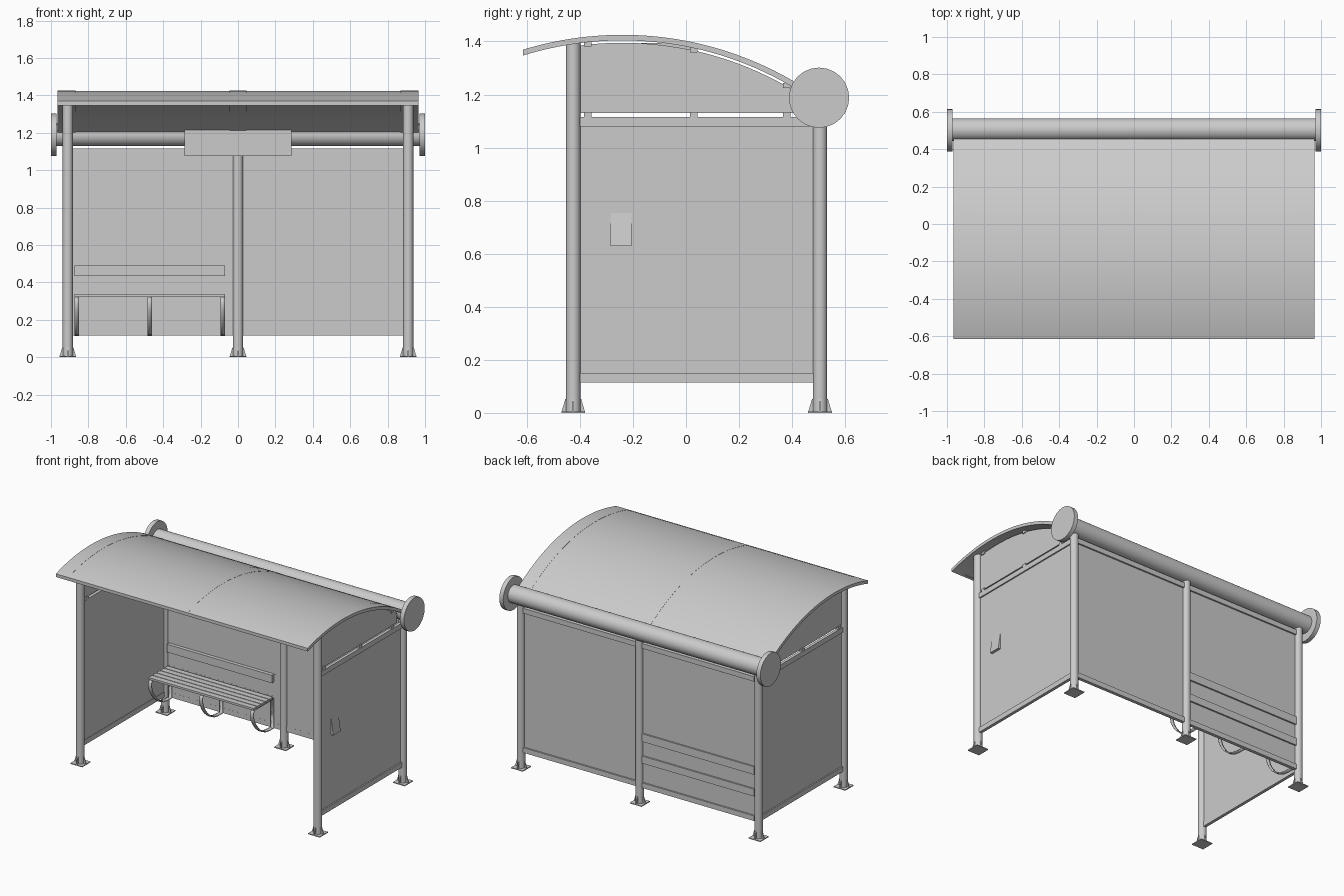
import bpy, bmesh, math

if "Cube" in bpy.data.objects:
    bpy.data.objects.remove(bpy.data.objects["Cube"])

CY, CZ = -0.24, 0.145          # centre of the roof arc in the yz plane
BACK_Y, FRONT_Y, POST_X = 0.505, -0.425, 0.91


def finish(name, bm, smooth=False):
    bmesh.ops.recalc_face_normals(bm, faces=bm.faces)
    me = bpy.data.meshes.new(name)
    bm.to_mesh(me)
    bm.free()
    ob = bpy.data.objects.new(name, me)
    bpy.context.collection.objects.link(ob)
    if smooth:
        bpy.ops.object.select_all(action='DESELECT')
        ob.select_set(True)
        bpy.context.view_layer.objects.active = ob
        bpy.ops.object.shade_smooth_by_angle(angle=math.radians(30))
    return ob


def box(name, x0, x1, y0, y1, z0, z1):
    return prism(name, [(y0, z0), (y1, z0), (y1, z1), (y0, z1)], x0, x1)


def prism(name, profile, x0, x1, smooth=False):
    """Extrude a yz outline along x."""
    bm = bmesh.new()
    f = bm.faces.new([bm.verts.new((x0, y, z)) for y, z in profile])
    ext = bmesh.ops.extrude_face_region(bm, geom=[f])['geom']
    bmesh.ops.translate(bm, vec=(x1 - x0, 0, 0),
                        verts=[v for v in ext if isinstance(v, bmesh.types.BMVert)])
    return finish(name, bm, smooth)


def cylinder(name, loc, r, depth, axis='Z', sides=32):
    bm = bmesh.new()
    bmesh.ops.create_cone(bm, cap_ends=True, segments=sides,
                          radius1=r, radius2=r, depth=depth)
    ob = finish(name, bm, True)
    ob.location = loc
    if axis == 'X':
        ob.rotation_euler = (0, math.pi / 2, 0)
    return ob


def arc(r, y0, y1, n=32):
    ys = [y0 + (y1 - y0) * i / n for i in range(n + 1)]
    return [(y, CZ + math.sqrt(r * r - (y - CY) ** 2)) for y in ys]


def arched_slab(name, r0, r1, y0, y1, x0, x1):
    return prism(name, arc(r1, y0, y1) + arc(r0, y0, y1)[::-1], x0, x1, True)


def post(name, x, y, top):
    cylinder(name, (x, y, top / 2), 0.027, top)
    # foot plate with four triangular fins
    box(name + "_foot", x - .045, x + .045, y - .045, y + .045, 0, .006)
    bm = bmesh.new()
    for k in range(4):
        c, s = round(math.cos(k * math.pi / 2)), round(math.sin(k * math.pi / 2))
        sides = []
        for t in (-.003, .003):
            sides.append([bm.verts.new((x + c * u - s * t, y + s * u + c * t, z))
                          for u, z in ((.02, .005), (.044, .005), (.03, .052), (.02, .052))])
        a, b = sides
        bm.faces.new(a)
        bm.faces.new(b[::-1])
        for i in range(4):
            j = (i + 1) % 4
            bm.faces.new((a[i], b[i], b[j], a[j]))
    finish(name + "_fins", bm)


# Posts
for side, s in (("left", -1), ("right", 1)):
    post(side + "_front_post", s * POST_X, FRONT_Y, 1.397)
    post(side + "_rear_post", s * POST_X, BACK_Y, 1.16)
post("middle_rear_post", 0, BACK_Y, 1.16)

# Rear tube with end discs
cylinder("gutter_tube", (0, BACK_Y, 1.188), .06, 1.95, 'X', 48)
for side, s in (("left", -1), ("right", 1)):
    cylinder(side + "_end_disc", (s * .985, .5015, 1.188), .1135, .03, 'X', 24)

# Curved roof and its ribs
arched_slab("roof_panel", 1.262, 1.279, -.612, .47, -.96, .96)
for name, x0, x1 in (("left_roof_rib", -.965, -.87), ("middle_roof_rib", -.045, .045),
                     ("right_roof_rib", .87, .965)):
    arched_slab(name, 1.259, 1.28, -.614, .47, x0, x1)
arched_slab("roof_front_edge", 1.259, 1.28, -.615, -.60, -.965, .965)

# Side walls
for side, s in (("left", -1), ("right", 1)):
    def xs(a, b):
        return sorted((s * a, s * b))
    box(side + "_side_panel", *xs(.903, .912), -.41, .485, .117, 1.113)
    for part, z0, z1 in (("lower", .115, .15), ("upper", 1.08, 1.115)):
        box(f"{side}_side_{part}_rail", *xs(.9, .921), -.41, .485, z0, z1)
    # arched infill above the wall
    top = arc(1.25, -.40, .44)
    prism(side + "_arched_panel", top + [(.44, 1.13), (-.40, 1.13)], *xs(.903, .912))
    # clips under and over the infill
    for i, y in enumerate((-.37, .03, .38)):
        box(f"{side}_lower_clip_{i}", *xs(.897, .918), y - .014, y + .014, 1.11, 1.135)
        zt = arc(1.262, y, y + .01, 1)[0][1]
        box(f"{side}_upper_clip_{i}", *xs(.897, .918), y - .014, y + .014, zt - .02, zt)

# Leaflet wedge on the outside of the right wall
prism_bm = bmesh.new()
w = [[prism_bm.verts.new((x, y, z)) for x, z in ((.911, .63), (.93, .63), (.911, .76))]
     for y in (-.285, -.205)]
prism_bm.faces.new(w[0])
prism_bm.faces.new(w[1][::-1])
for i in range(3):
    j = (i + 1) % 3
    prism_bm.faces.new((w[0][i], w[1][i], w[1][j], w[0][j]))
finish("leaflet_wedge", prism_bm)

# Back wall
for side, x0, x1 in (("left", -.885, -.025), ("right", .025, .885)):
    box(side + "_back_panel", x0, x1, .497, .508, .117, 1.113)
    for part, z0, z1 in (("lower", .115, .15), ("upper", 1.08, 1.115)):
        box(f"{side}_back_{part}_rail", x0, x1, .4965, .519, z0, z1)
for part, z0, z1 in (("backrest", .435, .49), ("seat", .285, .335)):
    box(part + "_wall_rail", -.885, -.025, .4965, .519, z0, z1)

# Bench: slats, backrest and bent brackets
for i in range(5):
    y = .27 + i * .043
    box(f"seat_slat_{i}", -.875, -.07, y, y + .038, .323, .337)
box("backrest", -.875, -.07, .472, .5, .435, .49)
loop = [(.492, .32), (.285, .32), (.272, .305), (.27, .28), (.277, .25), (.295, .215),
        (.325, .175), (.36, .145), (.40, .126), (.44, .119), (.492, .117)]
for i, x in enumerate((-.863, -.4725, -.082)):
    bm = bmesh.new()
    a = [bm.verts.new((x - .012, y, z)) for y, z in loop]
    b = [bm.verts.new((x + .012, y, z)) for y, z in loop]
    for k in range(len(loop)):
        j = (k + 1) % len(loop)
        bm.faces.new((a[k], b[k], b[j], a[j]))
    ob = finish(f"bench_bracket_{i}", bm, True)
    mod = ob.modifiers.new("thickness", 'SOLIDIFY')
    mod.thickness = .008
    mod.offset = 0

# Blank sign board on the middle post and lamp under the roof
box("sign_board", -.285, .285, .43, .475, 1.075, 1.22)
box("roof_lamp", -.225, .22, -.17, .02, 1.345, 1.395)
